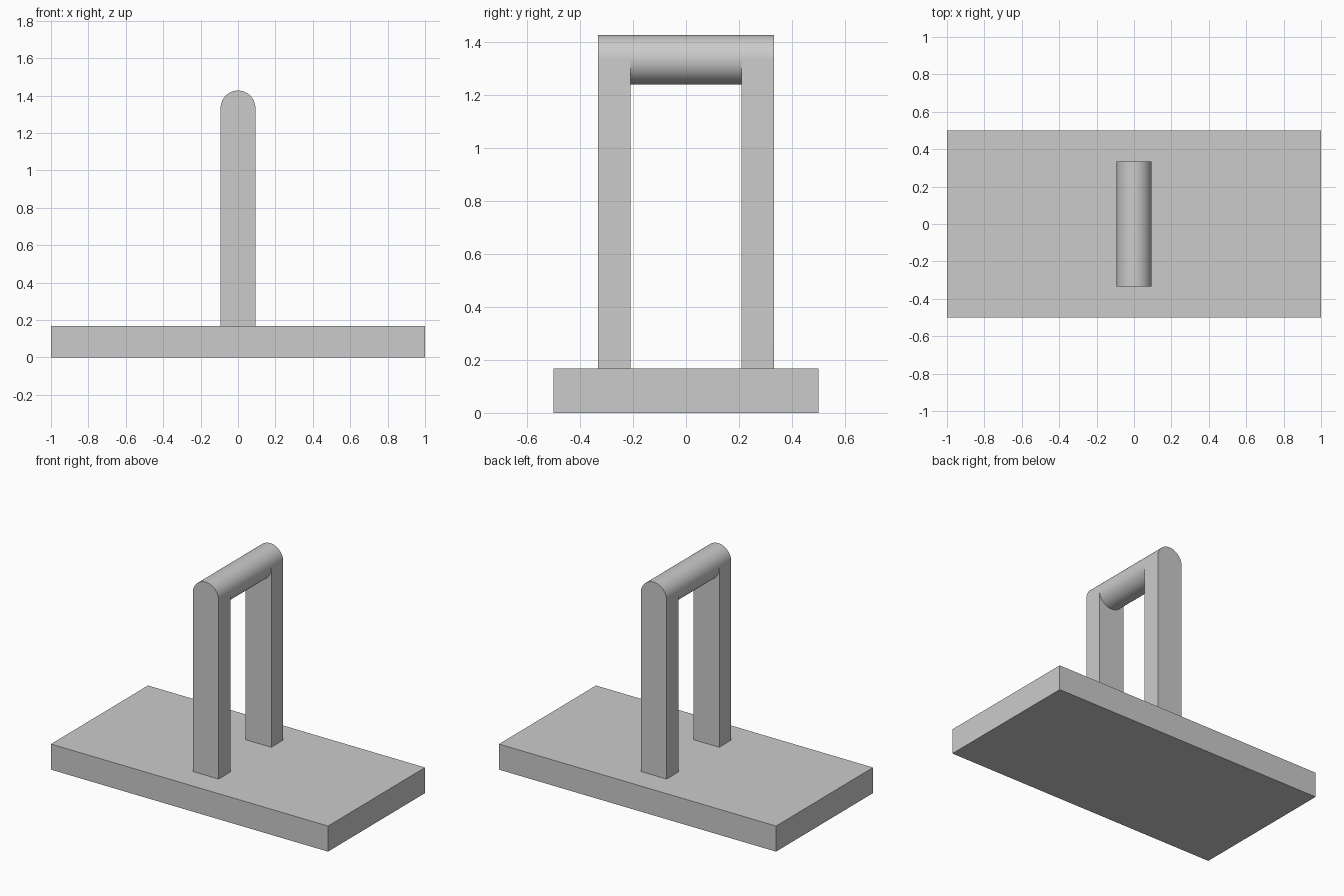
import bpy
import bmesh
from math import cos, sin, pi, radians

cube = bpy.data.objects.get("Cube")
if cube:
    bpy.data.objects.remove(cube, do_unlink=True)

BASE_H = 0.167
RADIUS = 0.093
ROD_Z = 1.334
INNER, OUTER = 0.21, 0.333
STEPS = 32

grey = bpy.data.materials.new("plain grey")
grey.use_nodes = True
colour = (0.6, 0.6, 0.6, 1)
grey.diffuse_color = colour
grey.node_tree.nodes["Principled BSDF"].inputs["Base Color"].default_value = colour


def arc(start, end, steps):
    """Points on the rod's circle in the xz plane."""
    angles = [start + (end - start) * i / steps for i in range(steps + 1)]
    return [(RADIUS * cos(a), ROD_Z + RADIUS * sin(a)) for a in angles]


def extrude_profile(name, profile, y0, y1, caps=True):
    """Sweep a closed xz profile from y0 to y1."""
    bm = bmesh.new()
    front = [bm.verts.new((x, y0, z)) for x, z in profile]
    back = [bm.verts.new((x, y1, z)) for x, z in profile]
    n = len(profile)
    for i in range(n):
        j = (i + 1) % n
        bm.faces.new((front[i], front[j], back[j], back[i]))
    if caps:
        bm.faces.new(front[::-1])
        bm.faces.new(back)
        bmesh.ops.recalc_face_normals(bm, faces=bm.faces)
    else:
        bmesh.ops.reverse_faces(bm, faces=bm.faces)
        if bm.faces[:][0].normal.dot(front[0].co) < 0:
            bmesh.ops.reverse_faces(bm, faces=bm.faces)
    bm.normal_update()
    mesh = bpy.data.meshes.new(name)
    bm.to_mesh(mesh)
    bm.free()
    mesh.materials.append(grey)
    obj = bpy.data.objects.new(name, mesh)
    bpy.context.collection.objects.link(obj)
    return obj


# Flat base slab
base = [(-1, 0), (1, 0), (1, BASE_H), (-1, BASE_H)]
extrude_profile("base", base, -0.5, 0.5)

# Two upright posts with rounded tops
post = [(-RADIUS, BASE_H), (RADIUS, BASE_H)] + arc(0, pi, STEPS)
parts = [
    extrude_profile("front_post", post, -OUTER, -INNER),
    extrude_profile("back_post", post, INNER, OUTER),
]

# Round crossbar between the posts, open where it meets them
circle = arc(0, 2 * pi, 2 * STEPS)[:-1]
parts.append(extrude_profile("crossbar", circle, -INNER, INNER, caps=False))

# Smooth the curved surfaces, keep the edges sharp
bpy.ops.object.select_all(action='DESELECT')
for obj in parts:
    obj.select_set(True)
bpy.context.view_layer.objects.active = parts[0]
bpy.ops.object.shade_smooth_by_angle(angle=radians(30))
